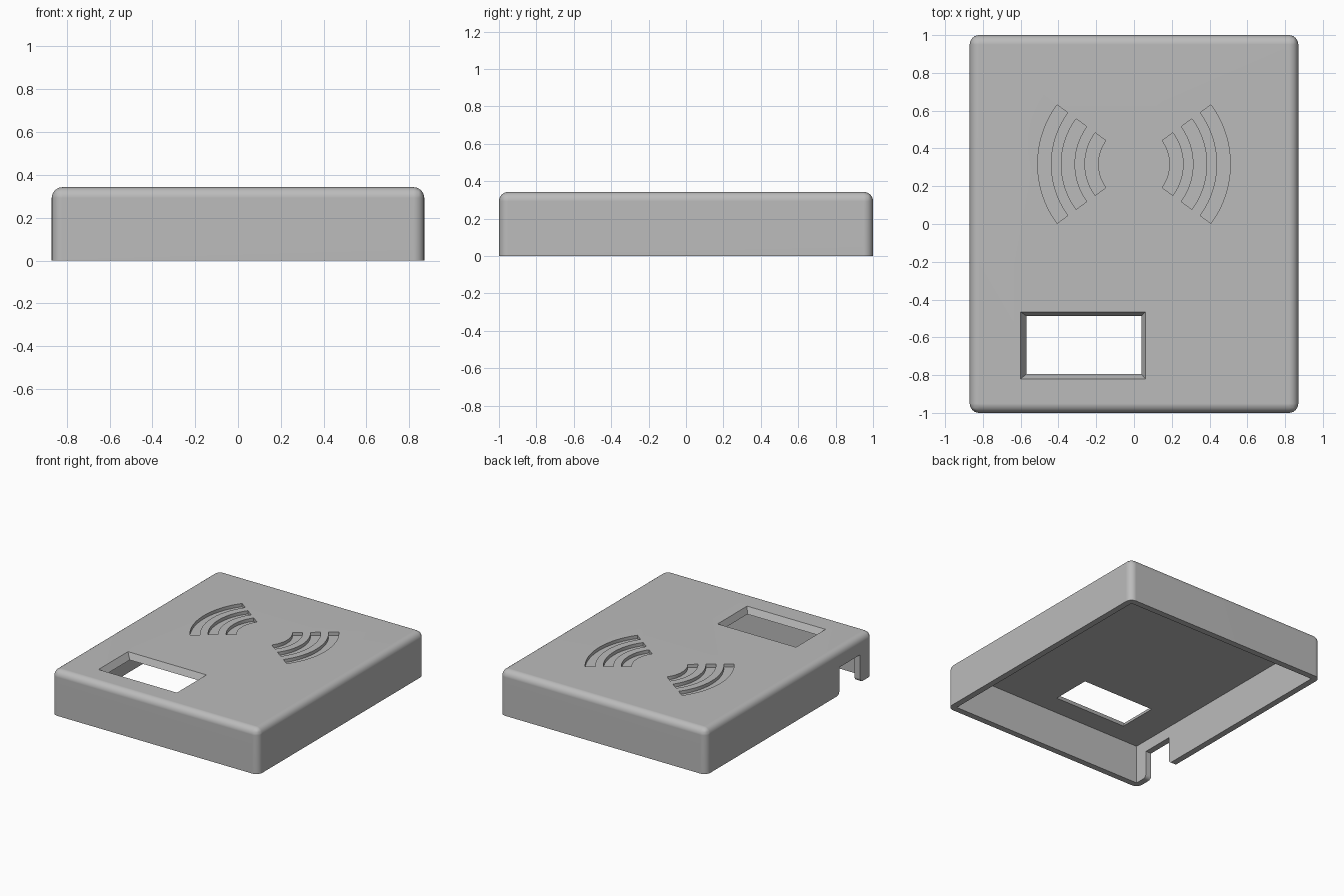
import bpy
import bmesh
import math
from mathutils import Vector

cube = bpy.data.objects.get("Cube")
if cube:
    bpy.data.objects.remove(cube, do_unlink=True)

W, D, H = 1.74, 2.0, 0.343      # outer size
WALL = 0.047                    # shell thickness
ROUND = 0.05                    # outer edge radius
CEILING = H - WALL


def new_object(name, bm):
    bmesh.ops.recalc_face_normals(bm, faces=bm.faces)
    mesh = bpy.data.meshes.new(name)
    bm.to_mesh(mesh)
    bm.free()
    obj = bpy.data.objects.new(name, mesh)
    bpy.context.scene.collection.objects.link(obj)
    return obj


def loft(bm, lower, upper):
    """Closed solid between two matching outlines."""
    a = [bm.verts.new(p) for p in lower]
    b = [bm.verts.new(p) for p in upper]
    bm.faces.new(a[::-1])
    bm.faces.new(b)
    for i in range(len(a)):
        j = (i + 1) % len(a)
        bm.faces.new((a[i], a[j], b[j], b[i]))


def rect(x0, x1, y0, y1, z):
    return [(x0, y0, z), (x1, y0, z), (x1, y1, z), (x0, y1, z)]


def cut(target, bm, name):
    cutter = new_object(name, bm)
    cutter.hide_render = True
    mod = target.modifiers.new(name, 'BOOLEAN')
    mod.operation = 'DIFFERENCE'
    mod.solver = 'EXACT'
    mod.object = cutter
    bpy.context.view_layer.objects.active = target
    bpy.ops.object.modifier_apply(modifier=mod.name)
    bpy.data.objects.remove(cutter, do_unlink=True)


# Rounded cover, left sharp along the open bottom
bm = bmesh.new()
loft(bm, rect(-W/2, W/2, -D/2, D/2, 0), rect(-W/2, W/2, -D/2, D/2, H))
edges = [e for e in bm.edges if any(v.co.z > 0 for v in e.verts)]
bmesh.ops.bevel(bm, geom=edges, offset=ROUND, segments=6, profile=0.5,
                affect='EDGES', clamp_overlap=True)
cover = new_object("cover", bm)

# Hollow underside
bm = bmesh.new()
ix, iy = W/2 - WALL, D/2 - WALL
loft(bm, rect(-ix, ix, -iy, iy, -0.1), rect(-ix, ix, -iy, iy, CEILING))
cut(cover, bm, "cavity_cutter")

# Display window with sloping sides through the top
bm = bmesh.new()
lower = rect(-0.57, 0.04, -0.795, -0.487, CEILING)
upper = rect(-0.6, 0.06, -0.82, -0.465, H)
extended = [[tuple(Vector(p).lerp(Vector(q), t)) for p, q in zip(lower, upper)]
            for t in (-0.2, 1.2)]
loft(bm, *extended)
cut(cover, bm, "window_cutter")

# Curved wave grooves, mirrored across the middle
bm = bmesh.new()
SPREAD, STEPS = math.radians(36.3), 20
for side in (-1, 1):
    for r_out in (0.53, 0.405, 0.28):
        outline = []
        for r, direction in ((r_out, 1), (r_out - 0.07, -1)):
            for i in range(STEPS + 1):
                a = direction * SPREAD * (2 * i / STEPS - 1)
                outline.append((side * (r * math.cos(a) - 0.02),
                                0.317 + r * math.sin(a)))
        loft(bm, [(x, y, H - 0.025) for x, y in outline],
             [(x, y, H + 0.05) for x, y in outline])
cut(cover, bm, "wave_cutter")

# Cable notch in the side wall, with rounded lower lips
bm = bmesh.new()
LIP, MID, HALF, TOP = 0.03, -0.725, 0.125, 0.21
half = [(HALF + LIP, -0.1)]
for i in range(7):
    a = math.radians(15 * i)
    half.append((HALF + LIP - LIP * math.sin(a), LIP - LIP * math.cos(a)))
half.append((HALF, TOP))
profile = [(MID + y, z) for y, z in half]
profile += [(MID - y, z) for y, z in reversed(half)]
loft(bm, [(-W/2 - 0.1, y, z) for y, z in profile],
     [(-W/2 + 0.1, y, z) for y, z in profile])
cut(cover, bm, "notch_cutter")

# Grey plastic
grey = bpy.data.materials.new("grey plastic")
grey.use_nodes = True
colour = (0.5, 0.5, 0.5, 1)
grey.diffuse_color = colour
grey.node_tree.nodes["Principled BSDF"].inputs["Base Color"].default_value = colour
cover.data.materials.clear()
cover.data.materials.append(grey)
for face in cover.data.polygons:
    face.material_index = 0

# Smooth rounded edges, flat large faces
bpy.ops.object.select_all(action='DESELECT')
cover.select_set(True)
bpy.context.view_layer.objects.active = cover
bpy.ops.object.shade_smooth_by_angle(angle=math.radians(30))
weighted = cover.modifiers.new("flat_faces", 'WEIGHTED_NORMAL')
weighted.keep_sharp = True
